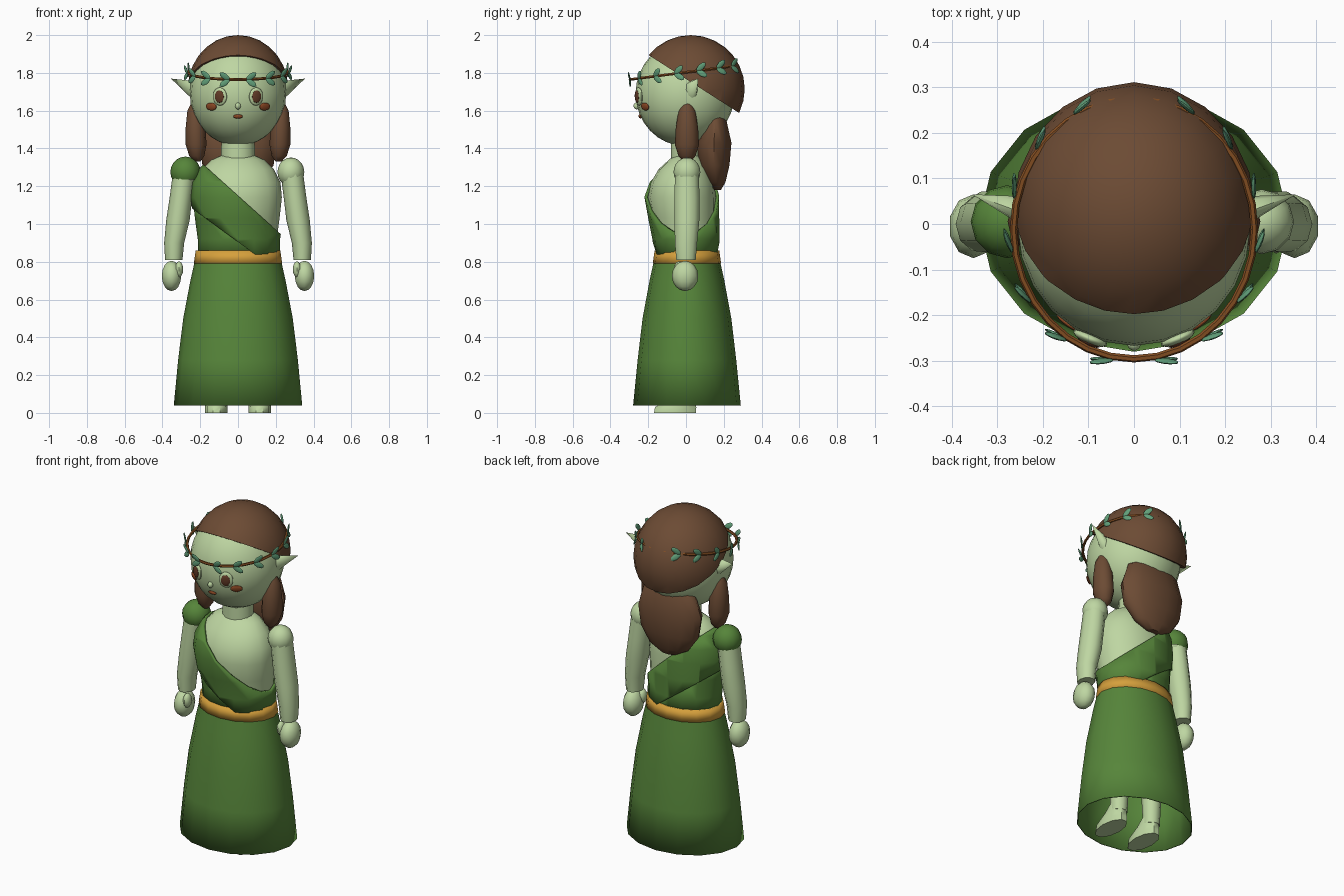
import bpy, bmesh, math
from mathutils import Vector, Matrix

if "Cube" in bpy.data.objects:
    bpy.data.objects.remove(bpy.data.objects["Cube"])


def srgb(r, g, b):
    return [((c / 255 + 0.055) / 1.055) ** 2.4 for c in (r, g, b)] + [1]


def material(name, *rgb):
    m = bpy.data.materials.new(name)
    m.diffuse_color = srgb(*rgb)
    m.use_nodes = True
    m.node_tree.nodes["Principled BSDF"].inputs["Base Color"].default_value = m.diffuse_color
    return m


SKIN = material("pale green skin", 190, 214, 162)
HAIR = material("brown hair", 108, 75, 52)
GREEN = material("green cloth", 86, 133, 58)
GOLD = material("gold belt", 214, 160, 60)
TWIG = material("twig brown", 135, 80, 35)
LEAF = material("leaf green", 98, 160, 122)
BLUSH = material("rust brown", 145, 75, 38)
EYE = material("eye brown", 98, 58, 38)


def finish(name, bm, mat, angle=50, thick=0):
    bmesh.ops.recalc_face_normals(bm, faces=bm.faces)
    me = bpy.data.meshes.new(name)
    bm.to_mesh(me)
    bm.free()
    me.materials.append(mat)
    me.polygons.foreach_set("use_smooth", [True] * len(me.polygons))
    me.set_sharp_from_angle(angle=math.radians(angle))
    ob = bpy.data.objects.new(name, me)
    bpy.context.collection.objects.link(ob)
    if thick:
        mod = ob.modifiers.new("thickness", 'SOLIDIFY')
        mod.thickness = thick
        mod.offset = -1
    return ob


def ellipsoid(name, c, r, mat, rot=None, seg=16, rings=10, cuts=()):
    bm = bmesh.new()
    bmesh.ops.create_uvsphere(bm, u_segments=seg, v_segments=rings, radius=1)
    m = Matrix.Translation(c) @ (rot or Matrix()) @ Matrix.Diagonal((*r, 1))
    bmesh.ops.transform(bm, matrix=m, verts=bm.verts)
    cut(bm, cuts)
    return finish(name, bm, mat)


def cut(bm, planes):
    # remove everything on the side the plane normal points to
    for co, no in planes:
        bmesh.ops.bisect_plane(bm, geom=bm.verts[:] + bm.edges[:] + bm.faces[:],
                               plane_co=co, plane_no=no, clear_outer=True)


def loft(name, sections, mat, n=16, caps=True, grow=0, cuts=(), thick=0, angle=50):
    # sections: (cx, cy, z, rx, ry)
    bm = bmesh.new()
    rows = []
    for cx, cy, z, rx, ry in sections:
        rows.append([bm.verts.new((cx + (rx + grow) * math.cos(2 * math.pi * i / n),
                                   cy + (ry + grow) * math.sin(2 * math.pi * i / n), z))
                     for i in range(n)])
    for a, b in zip(rows, rows[1:]):
        for i in range(n):
            j = (i + 1) % n
            bm.faces.new((a[i], a[j], b[j], b[i]))
    if caps:
        bm.faces.new(rows[0])
        bm.faces.new(rows[-1])
    cut(bm, cuts)
    return finish(name, bm, mat, angle, thick)


# Torso and neck
TORSO = [(0, .005, .82, .205, .155), (0, 0, .92, .205, .16), (0, -.012, 1.03, .22, .17),
         (0, -.022, 1.14, .232, .18), (0, -.018, 1.22, .225, .168), (0, -.01, 1.29, .19, .135),
         (0, 0, 1.34, .14, .09), (0, .005, 1.365, .085, .065)]
loft("torso", TORSO, SKIN)
loft("neck", [(0, 0, 1.33, .09, .08), (0, 0, 1.46, .088, .08)], SKIN)

# One-shoulder dress: bodice below the sash, sash between two slanted planes
sash_top = ((0, 0, 1.15), (.9, 0, 1))
low = (0, 0, .905)
loft("bodice", TORSO, GREEN, caps=False, grow=.008, cuts=[((0, 0, .95), (.73, 0, 1))], thick=.006)
loft("sash", TORSO, GREEN, caps=False, grow=.018, cuts=[sash_top, (low, (-.73, 0, -1))], thick=.016)

# Skirt and belt
loft("skirt", [(0, .005, .86, .218, .164), (0, .005, .79, .232, .178), (0, .005, .7, .252, .198),
               (0, .005, .5, .29, .235), (0, .005, .28, .317, .261), (0, .005, .04, .34, .285)],
     GREEN, caps=False, thick=.006)
loft("belt", [(0, .005, .79, .234, .181), (0, .005, .86, .224, .171)], GOLD, caps=False, thick=.01)

for s, side in ((-1, "left"), (1, "right")):
    # Arms, shoulders and hands
    loft("arm_" + side, [(s * .375 - s * .035, 0, .81, .046, .054), (s * .338, 0, .9, .053, .062),
                         (s * .318, .005, 1.02, .062, .069), (s * .302, .005, 1.14, .06, .07),
                         (s * .285, .005, 1.27, .06, .066)], SKIN, n=10)
    ellipsoid("shoulder_" + side, (s * .28, .005, 1.275), (.071, .071, .077), SKIN, seg=12)
    ellipsoid("hand_" + side, (s * .352, -.005, .725), (.054, .07, .08), SKIN, seg=10, rings=8)
    ellipsoid("thumb_" + side, (s * .312, -.035, .76), (.022, .03, .043), SKIN, seg=8, rings=6)
    # Legs and feet
    loft("leg_" + side, [(s * .115, .01, .07, .046, .046), (s * .115, .01, .4, .062, .062),
                         (s * .11, .005, .82, .08, .085)], SKIN, n=10)
    loft("foot_" + side, [(s * .115, -.058, 0, .06, .117), (s * .115, -.055, .03, .06, .115),
                          (s * .115, -.02, .075, .052, .075), (s * .115, .008, .12, .046, .05)],
         SKIN, n=10)
    # Side locks of hair
    loft("side_lock_" + side, [(s * .225, .005, 1.645, .02, .02), (s * .226, .005, 1.6, .042, .045),
                               (s * .224, .005, 1.51, .053, .059), (s * .222, .005, 1.42, .055, .064),
                               (s * .218, .005, 1.36, .04, .045), (s * .215, .005, 1.33, .015, .018)],
         HAIR, n=12)
    # Pointed ears: flattened cones swept out and back
    bm = bmesh.new()
    base = [bm.verts.new((s * (.225 + .012 * math.sin(a)), .022 + .038 * math.cos(a),
                          1.695 + .062 * math.sin(a))) for a in [i * math.pi / 4 for i in range(8)]]
    tip = bm.verts.new((s * .355, .065, 1.77))
    for i in range(8):
        bm.faces.new((base[i], base[(i + 1) % 8], tip))
    bm.faces.new(base)
    finish("ear_" + side, bm, SKIN)

# Green sleeve on one shoulder
ellipsoid("sleeve", (-.278, .005, 1.275), (.08, .08, .082), GREEN, seg=12,
          cuts=[((0, 0, 1.235), (0, 0, -1))])

# Head
HC, HR = Vector((0, -.005, 1.69)), Vector((.255, .262, .277))
ellipsoid("head", HC, HR, SKIN, seg=24, rings=16)


def on_face(name, x, z, rx, rz, depth, mat, lift=0.0):
    # flattened ellipsoid lying on the front of the head
    k = math.sqrt(1 - (x / HR.x) ** 2 - ((z - HC.z) / HR.z) ** 2)
    p = Vector((x, HC.y - HR.y * k, z))
    d = p - HC
    nrm = Vector([d[i] / HR[i] ** 2 for i in range(3)]).normalized()
    rot = (-nrm).to_track_quat('Y', 'Z').to_matrix().to_4x4()
    ellipsoid(name, p + nrm * lift, (rx, depth, rz), mat, rot, seg=14, rings=10)


# Face features
for s, side in ((-1, "left"), (1, "right")):
    on_face("eyeball_" + side, s * .095, 1.675, .04, .048, .014, SKIN, .002)
    on_face("iris_" + side, s * .094, 1.675, .026, .033, .008, EYE, .012)
    on_face("cheek_" + side, s * .14, 1.622, .034, .021, .008, BLUSH, .003)
on_face("nose", 0, 1.625, .015, .018, .016, SKIN, .002)
on_face("mouth", 0, 1.57, .026, .011, .008, BLUSH, .002)

# Hair cap cut by a plane sloping down to the back, closed underneath
bm = bmesh.new()
bmesh.ops.create_uvsphere(bm, u_segments=20, v_segments=14, radius=1)
bmesh.ops.transform(bm, verts=bm.verts, matrix=Matrix.Translation((0, .025, 1.715))
                    @ Matrix.Diagonal((.266, .286, .285, 1)))
cut(bm, [((0, .02, 1.755), (0, -.64, -1))])
bmesh.ops.holes_fill(bm, edges=[e for e in bm.edges if e.is_boundary])
finish("hair_cap", bm, HAIR)

# Back hair
loft("back_hair", [(0, .165, 1.585, .11, .03), (0, .155, 1.55, .17, .06), (0, .148, 1.43, .205, .095),
                   (0, .15, 1.31, .188, .082), (0, .16, 1.22, .125, .05), (0, .165, 1.18, .05, .02)],
     HAIR, n=14)

# Leafy circlet, lower at the front
RING = Matrix.Translation((0, -.012, 1.802)) @ Matrix.Rotation(.13, 4, 'X')
RX, RY = .264, .286
bm = bmesh.new()
rows = []
for i in range(32):
    a = 2 * math.pi * i / 32
    rows.append([bm.verts.new(RING @ Vector(((RX + .008 * math.cos(b)) * math.sin(a),
                                            -(RY + .008 * math.cos(b)) * math.cos(a),
                                            .008 * math.sin(b))))
                 for b in [j * math.pi / 3 for j in range(6)]])
for i in range(32):
    p, q = rows[i], rows[(i + 1) % 32]
    for j in range(6):
        bm.faces.new((p[j], p[(j + 1) % 6], q[(j + 1) % 6], q[j]))
finish("circlet", bm, TWIG)

# Pairs of leaves along both sides, the back left bare
for s in (-1, 1):
    for i in range(7):
        a = math.radians(10 + 23.5 * i)
        p = Vector((s * RX * math.sin(a), -RY * math.cos(a), 0))
        t = Vector((s * RX * math.cos(a), RY * math.sin(a), 0)).normalized()
        out = Vector((s * math.sin(a), -math.cos(a), 0))
        for v in (-1, 1):
            d = (t * .8 + Vector((0, 0, v * .6)) + out * .2).normalized()
            w = d.cross(out).normalized()
            rot = Matrix((d, w, d.cross(w))).transposed().to_4x4()
            ellipsoid("leaf", RING @ (p + d * .03 + out * .006), (.032, .016, .005), LEAF,
                      RING.to_3x3().to_4x4() @ rot, seg=8, rings=6)
